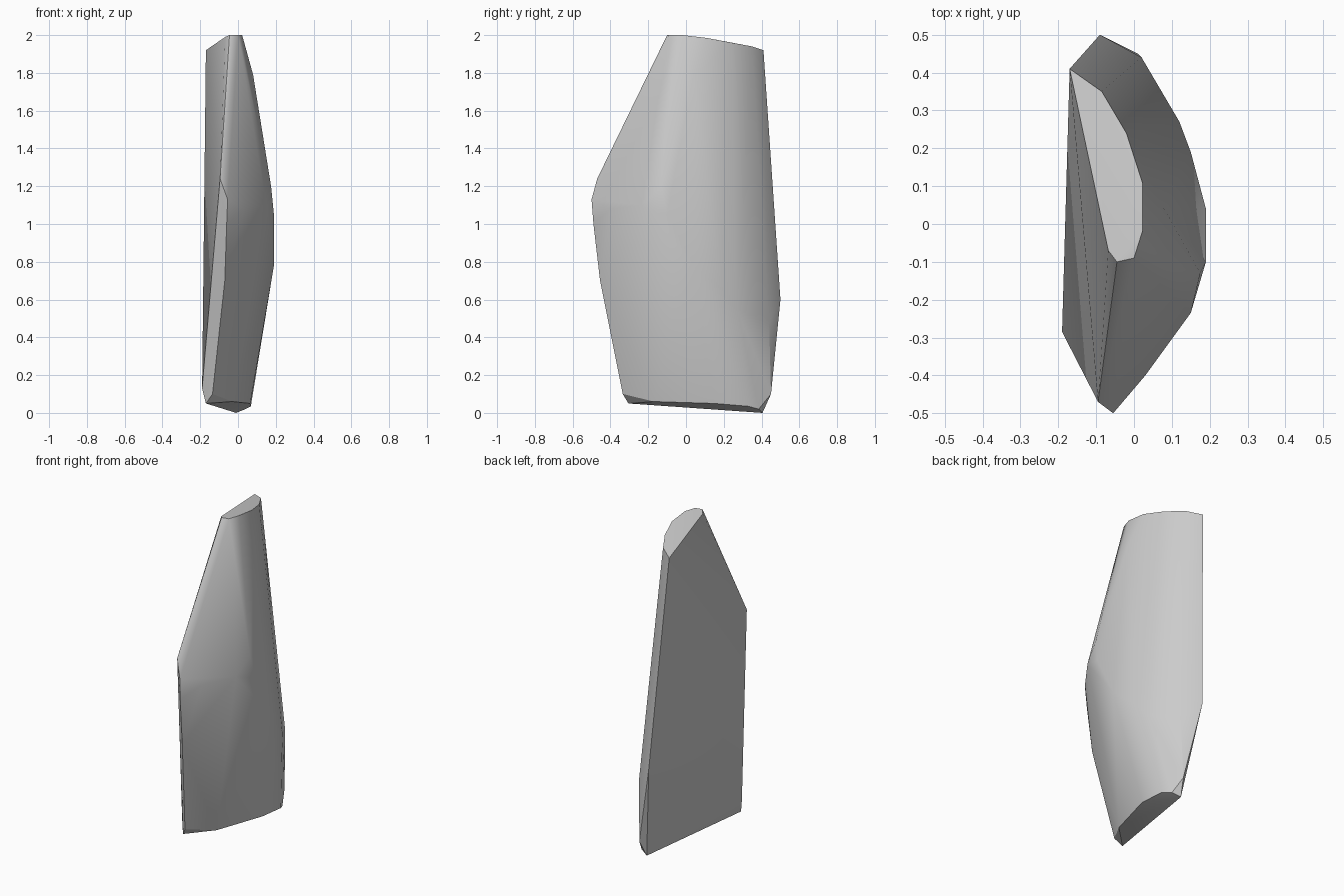
import bpy
import bmesh
from math import radians

default_cube = bpy.data.objects.get("Cube")
if default_cube:
    bpy.data.objects.remove(default_cube, do_unlink=True)


def make_material(name, grey):
    """Plain matte material with one flat colour."""
    material = bpy.data.materials.new(name)
    material.use_nodes = True
    colour = (grey, grey, grey, 1)
    material.diffuse_color = colour
    shader = material.node_tree.nodes["Principled BSDF"]
    shader.inputs["Base Color"].default_value = colour
    return material


def hull_object(name, outlines, material, sharp_angle):
    """Skin a convex solid tightly around a set of outlines."""
    bm = bmesh.new()
    for outline in outlines:
        for point in outline:
            bm.verts.new(point)
    result = bmesh.ops.convex_hull(bm, input=bm.verts[:])
    leftovers = [item for item in result["geom_interior"] + result["geom_unused"]
                 if isinstance(item, bmesh.types.BMVert)]
    bmesh.ops.delete(bm, geom=list(set(leftovers)), context="VERTS")
    bmesh.ops.recalc_face_normals(bm, faces=bm.faces[:])
    mesh = bpy.data.meshes.new(name)
    bm.to_mesh(mesh)
    bm.free()
    mesh.materials.append(material)
    solid = bpy.data.objects.new(name, mesh)
    bpy.context.collection.objects.link(solid)
    bpy.ops.object.select_all(action="DESELECT")
    solid.select_set(True)
    bpy.context.view_layer.objects.active = solid
    bpy.ops.object.shade_smooth_by_angle(angle=sharp_angle)
    return solid


# Sloping cap at the top, from the back corner round the curved side
top_cap = [
    (-.17, .41, 1.92), (-.085, .35, 1.94), (-.02, .24, 1.96), (.022, .11, 1.985),
    (.022, -.02, 2), (0, -.09, 2), (-.045, -.1, 2), (-.068, -.07, 1.99),
]

# Narrow bevelled strip down the front edge
front_strip = [
    (-.095, -.47, 1.24), (-.055, -.5, 1.13), (-.06, -.49, 1), (-.07, -.455, .7),
    (-.135, -.335, .1), (-.17, -.305, .05), (-.19, -.285, .13),
]

# Widest ring of the bulging side, sinking towards the back
side_bulge = [
    (.03, -.4, 1.08), (.15, -.235, 1.1), (.175, -.13, 1.2), (.19, -.1, 1.05),
    (.19, .04, .78), (.15, .19, .65), (.12, .27, .55), (.08, .04, 1.79),
]

# Back edge and the small chamfer at its foot
back_edge = [(-.09, .5, .6), (.02, .44, .48), (.01, .45, .1)]

# Slanted base
base = [
    (-.01, .405, 0), (.04, .385, .02), (.068, .33, .035),
    (.065, .15, .05), (-.03, -.17, .06),
]

stone = make_material("light_grey_stone", .6)
hull_object("stone_shard", [top_cap, front_strip, side_bulge, back_edge, base],
            stone, radians(30))
